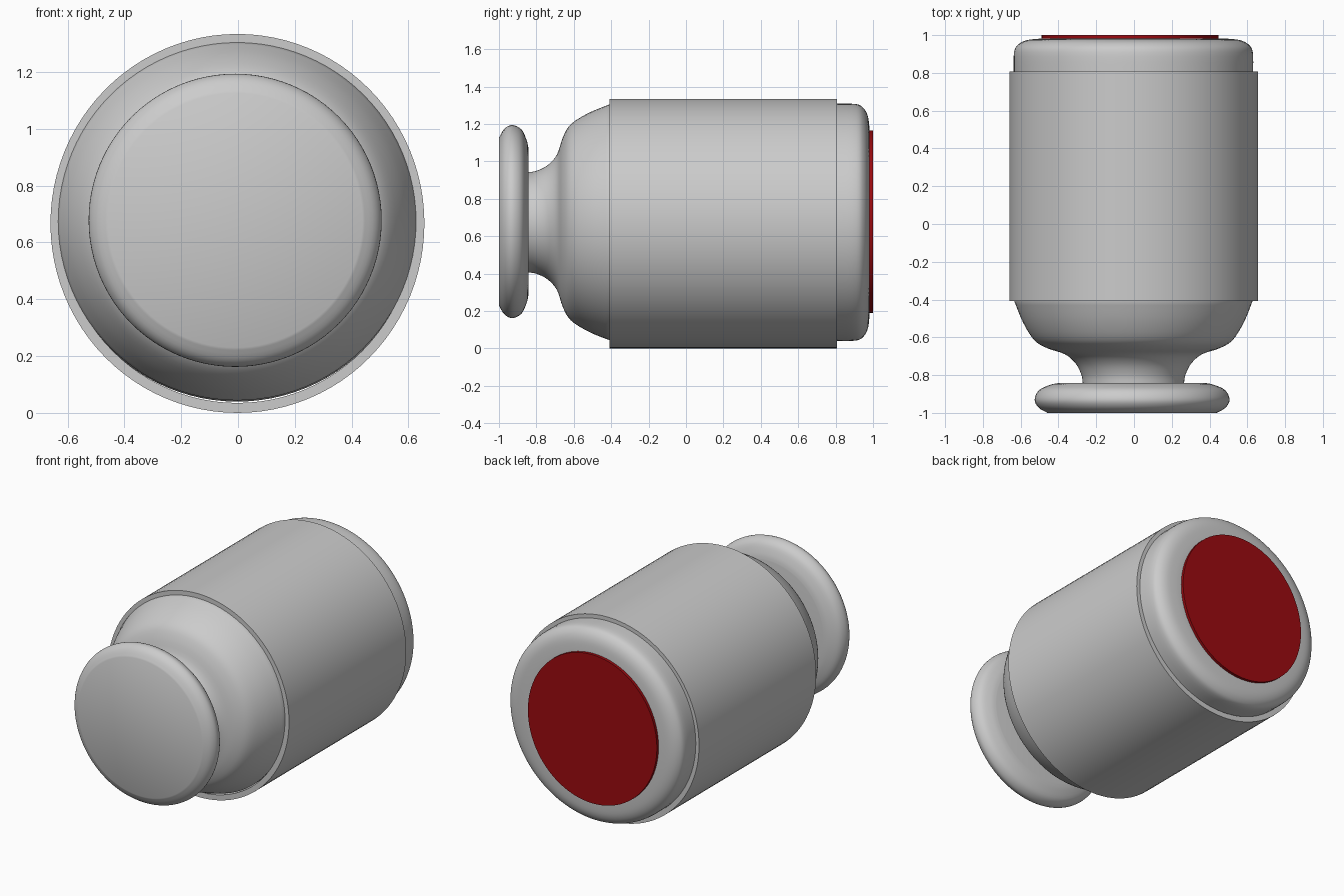
import bpy, bmesh
from math import sin, cos, pi
from mathutils.geometry import interpolate_bezier
from mathutils import Vector

if "Cube" in bpy.data.objects:
    bpy.data.objects.remove(bpy.data.objects["Cube"])

SEG = 96


def lathe(name, profile, cx, cz, sx=1.0, closed=False):
    """Revolve (y, radius) points about a line parallel to y; ends are capped unless closed."""
    bm = bmesh.new()
    rings = [[bm.verts.new((cx + sx * r * cos(2 * pi * i / SEG), y,
                            cz + r * sin(2 * pi * i / SEG))) for i in range(SEG)]
             for y, r in profile]
    pairs = list(zip(rings, rings[1:]))
    if closed:
        pairs.append((rings[-1], rings[0]))
    for a, b in pairs:
        for i in range(SEG):
            j = (i + 1) % SEG
            bm.faces.new((a[i], a[j], b[j], b[i]))
    if not closed:
        bm.faces.new(rings[0])
        bm.faces.new(rings[-1])
    bmesh.ops.recalc_face_normals(bm, faces=bm.faces)
    mesh = bpy.data.meshes.new(name)
    bm.to_mesh(mesh)
    bm.free()
    obj = bpy.data.objects.new(name, mesh)
    bpy.context.collection.objects.link(obj)
    bpy.ops.object.select_all(action='DESELECT')
    obj.select_set(True)
    bpy.context.view_layer.objects.active = obj
    bpy.ops.object.shade_smooth_by_angle(angle=0.6)
    return obj


def curve(points, n=4):
    """Smooth a profile with Catmull-Rom style bezier spans."""
    p = [Vector((y, r, 0)) for y, r in points]
    out = [p[0]]
    for i in range(len(p) - 1):
        before, after = p[max(i - 1, 0)], p[min(i + 2, len(p) - 1)]
        out += interpolate_bezier(p[i], p[i] + (p[i + 1] - before) / 6,
                                  p[i + 1] - (after - p[i]) / 6, p[i + 1], n + 1)[1:]
    return [(v.x, v.y) for v in out]


# Rounded knob at the front
knob = curve([(-1.0, 0.448), (-0.972, 0.495), (-0.93, 0.516),
              (-0.88, 0.493), (-0.852, 0.435), (-0.843, 0.395)])
lathe("knob", knob, -0.01, 0.678)

# Neck flaring into the shoulder, straight body and rounded back rim
shoulder = curve([(-0.845, 0.268), (-0.80, 0.275), (-0.74, 0.305), (-0.69, 0.362),
                  (-0.658, 0.455), (-0.615, 0.525), (-0.52, 0.585), (-0.41, 0.63)])
back_rim = curve([(0.81, 0.634), (0.91, 0.632), (0.95, 0.61),
                  (0.973, 0.565), (0.981, 0.50), (0.982, 0.45)])
lathe("body", shoulder + back_rim, -0.003, 0.674)

# Outer sleeve around the body
lathe("sleeve", [(-0.408, 0.667), (0.808, 0.667), (0.808, 0.632), (-0.408, 0.632)],
      -0.002, 0.667, 0.987, closed=True)

# Red end disc
disc = lathe("end_disc", [(0.97, 0.488), (1.0, 0.488)], -0.02, 0.678, 0.96)
red = bpy.data.materials.new("red")
red.diffuse_color = (0.33, 0.003, 0.005, 1)
red.use_nodes = True
red.node_tree.nodes["Principled BSDF"].inputs["Base Color"].default_value = red.diffuse_color
disc.data.materials.append(red)
